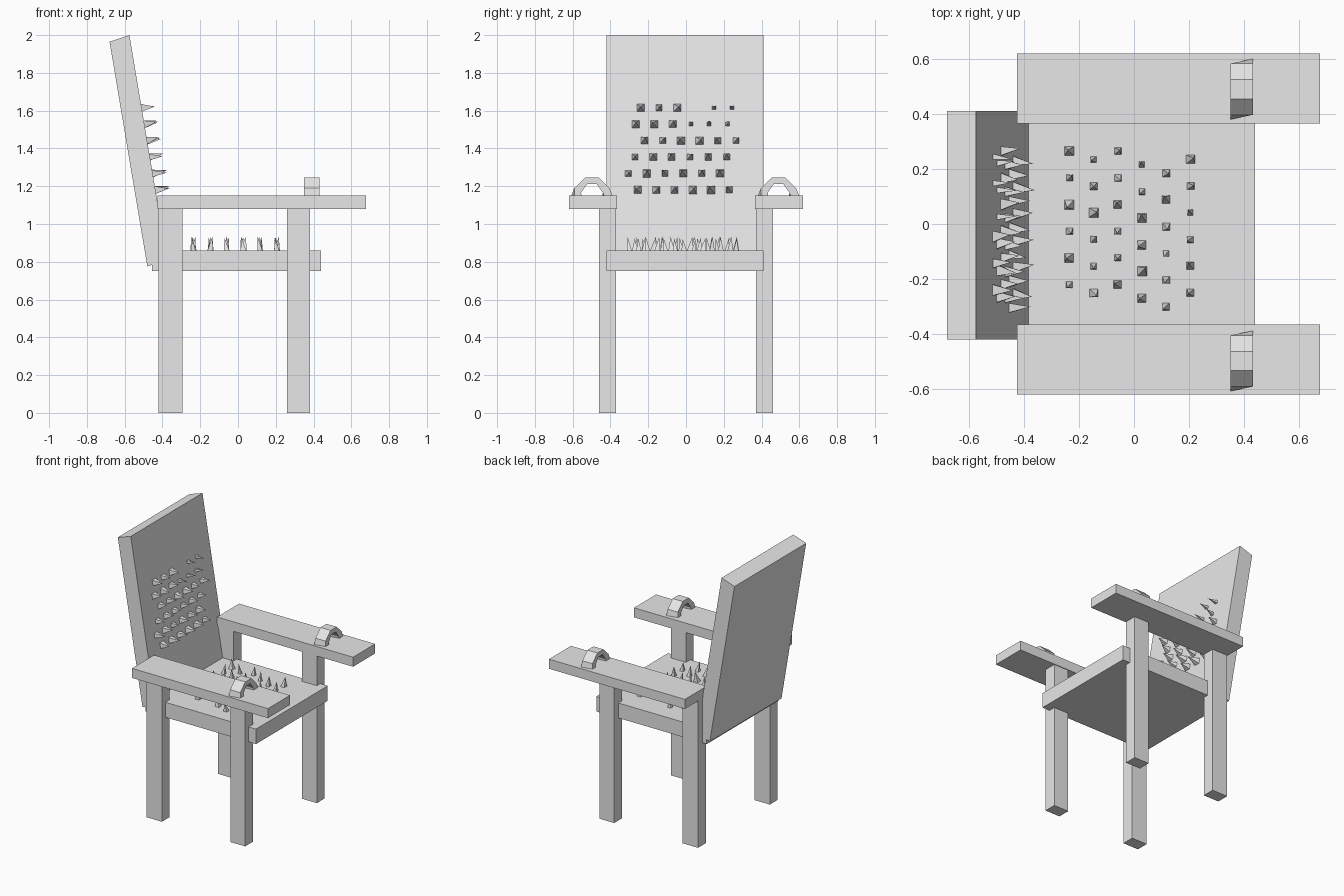
import bpy, bmesh, random
from mathutils import Vector

random.seed(4)
if "Cube" in bpy.data.objects:
    bpy.data.objects.remove(bpy.data.objects["Cube"], do_unlink=True)

grey = bpy.data.materials.new("plain grey")
grey.use_nodes = True
grey.diffuse_color = (0.8, 0.8, 0.8, 1)
grey.node_tree.nodes["Principled BSDF"].inputs["Base Color"].default_value = grey.diffuse_color


def finish(name, bm):
    bmesh.ops.recalc_face_normals(bm, faces=bm.faces)
    mesh = bpy.data.meshes.new(name)
    bm.to_mesh(mesh)
    bm.free()
    mesh.materials.append(grey)
    obj = bpy.data.objects.new(name, mesh)
    bpy.context.collection.objects.link(obj)
    return obj


def box(name, low, high):
    low, high = Vector(low), Vector(high)
    bm = bmesh.new()
    bmesh.ops.create_cube(bm, size=1)
    for v in bm.verts:
        v.co = (low + high) / 2 + v.co * (high - low)
    return finish(name, bm)


def spike(bm, base, tip, u, w, width):
    # four-sided pyramid with its base sunk slightly into the board
    ring = [bm.verts.new(base + u * a * width / 2 + w * b * width / 2)
            for a, b in ((-1, -1), (1, -1), (1, 1), (-1, 1))]
    top = bm.verts.new(tip)
    bm.faces.new(ring)
    for i in range(4):
        bm.faces.new((ring[i], ring[(i + 1) % 4], top))


def jitter(amount):
    return random.uniform(-amount, amount)


# Seat board
box("seat", (-0.455, -0.42, 0.75), (0.44, 0.41, 0.86))

# Legs and armrests on both sides
for side, s in (("left", 1), ("right", -1)):
    for end, x0, x1 in (("front", 0.26, 0.38), ("back", -0.42, -0.295)):
        box(f"{end}_{side}_leg", (x0, s * 0.37, 0), (x1, s * 0.46, 1.08))
    box(f"{side}_armrest", (-0.425, s * 0.365, 1.08), (0.677, s * 0.62, 1.15))

# Leaning backrest: side profile extruded across the seat
bm = bmesh.new()
profile = ((-0.68, 1.965), (-0.575, 2.0), (-0.375, 0.81), (-0.48, 0.775))
face = bm.faces.new([bm.verts.new((x, -0.42, z)) for x, z in profile])
extruded = bmesh.ops.extrude_face_region(bm, geom=[face])
bmesh.ops.translate(bm, vec=(0, 0.83, 0),
                    verts=[g for g in extruded["geom"] if isinstance(g, bmesh.types.BMVert)])
finish("backrest", bm)

# Arched wrist clamps with slightly skewed feet
outer = ((-0.11, 1.148), (-0.093, 1.19), (-0.035, 1.246),
         (0.035, 1.246), (0.093, 1.19), (0.11, 1.148))
inner = ((-0.065, 1.148), (-0.058, 1.165), (-0.025, 1.212),
         (0.025, 1.212), (0.058, 1.165), (0.065, 1.148))
for side, cy in (("left", 0.49), ("right", -0.498)):
    bm = bmesh.new()
    rings = []
    for i, (o, n) in enumerate(zip(outer, inner)):
        ring = []
        for (y, z), x in ((o, 0.35), (o, 0.432), (n, 0.432), (n, 0.35)):
            if (i == 0 and x > 0.4) or (i == 5 and x < 0.4):
                y *= 0.84
            ring.append(bm.verts.new((x, cy + y, z)))
        rings.append(ring)
    for a, b in zip(rings, rings[1:]):
        for k in range(4):
            m = (k + 1) % 4
            bm.faces.new((a[k], a[m], b[m], b[k]))
    bm.faces.new(rings[0])
    bm.faces.new(rings[-1])
    finish(f"{side}_wrist_clamp", bm)

# Seat spikes: six staggered rows across the seat
bm = bmesh.new()
X, Y, Z = Vector((1, 0, 0)), Vector((0, 1, 0)), Vector((0, 0, 1))
for row, start in enumerate((-0.22, -0.25, -0.22, -0.27, -0.3, -0.25)):
    for i in range(6):
        base = Vector((-0.235 + row * 0.088, start + i * 0.097, 0.855))
        tip = base + Vector((jitter(0.014), jitter(0.014), 0.074 + jitter(0.006)))
        spike(bm, base, tip, X, Y, random.uniform(0.022, 0.038))
finish("seat_spikes", bm)

# Backrest spikes: six staggered rows up the leaning face
bm = bmesh.new()
slope = Vector((-0.166, 0, 0.986))
for row, start in enumerate((-0.255, -0.305, -0.27, -0.22, -0.265, -0.24)):
    for i in range(6):
        if row == 5 and i == 3:
            continue
        z = 1.18 + row * 0.087
        base = Vector((-0.578 + (2 - z) * 0.168, start + i * 0.097, z))
        tip = base + Vector((0.07 + jitter(0.01), jitter(0.012), 0.012 + jitter(0.008)))
        small = row > 3 and i > 2
        spike(bm, base, tip, Y, slope, 0.022 if small else random.uniform(0.034, 0.044))
finish("backrest_spikes", bm)
